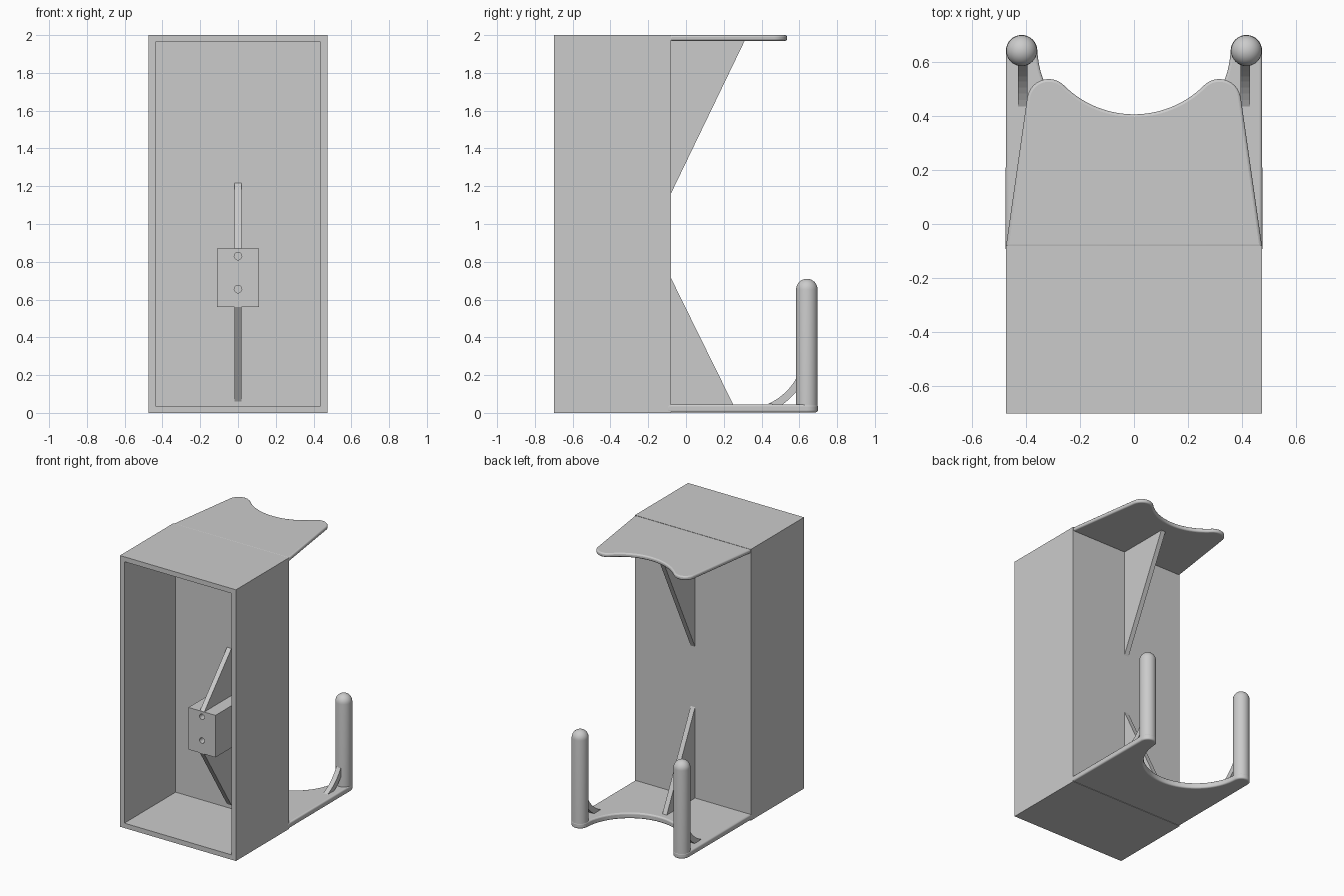
import bpy, bmesh, math
from mathutils import Vector

cube = bpy.data.objects.get("Cube")
if cube:
    bpy.data.objects.remove(cube, do_unlink=True)

grey = bpy.data.materials.new("plain grey")
grey.use_nodes = True
grey.diffuse_color = (0.6, 0.6, 0.6, 1)
grey.node_tree.nodes["Principled BSDF"].inputs["Base Color"].default_value = (0.6, 0.6, 0.6, 1)


def finish(name, bm, smooth=False):
    bmesh.ops.recalc_face_normals(bm, faces=bm.faces)
    mesh = bpy.data.meshes.new(name)
    bm.to_mesh(mesh)
    bm.free()
    obj = bpy.data.objects.new(name, mesh)
    bpy.context.collection.objects.link(obj)
    mesh.materials.append(grey)
    if smooth:
        bpy.ops.object.select_all(action='DESELECT')
        obj.select_set(True)
        bpy.context.view_layer.objects.active = obj
        bpy.ops.object.shade_smooth_by_angle(angle=math.radians(35))
    return obj


def prism(name, points, offset, bevel=0):
    """Extrude a closed outline of 3D points along an offset."""
    bm = bmesh.new()
    face = bm.faces.new([bm.verts.new(p) for p in points])
    ext = bmesh.ops.extrude_face_region(bm, geom=[face], use_keep_orig=True)
    verts = [g for g in ext["geom"] if isinstance(g, bmesh.types.BMVert)]
    bmesh.ops.translate(bm, verts=verts, vec=Vector(offset))
    obj = finish(name, bm, bevel > 0)
    if bevel:
        mod = obj.modifiers.new("rounded edge", 'BEVEL')
        mod.width, mod.segments = bevel, 3
        mod.limit_method, mod.angle_limit = 'ANGLE', math.radians(50)
    return obj


def box(name, lo, hi):
    (x0, y0, z0), (x1, y1, z1) = lo, hi
    return prism(name, [(x0, y0, z0), (x1, y0, z0), (x1, y1, z0), (x0, y1, z0)], (0, 0, z1 - z0))


def side_prism(name, yz, x=0, width=0.036):
    return prism(name, [(x - width / 2, y, z) for y, z in yz], (width, 0, 0))


def cut(obj, cutter):
    mod = obj.modifiers.new("cut", 'BOOLEAN')
    mod.operation, mod.object, mod.solver = 'DIFFERENCE', cutter, 'EXACT'
    cutter.hide_render = True
    cutter.hide_viewport = True


def arc(cx, cy, r, a0, a1, n):
    angles = [math.radians(a0 + (a1 - a0) * i / n) for i in range(n + 1)]
    return [(cx + r * math.cos(a), cy + r * math.sin(a)) for a in angles]


def scooped_plate(name, half, back, lobe, start, dip, z, thick, bevel):
    """Plate with a round lobe at each rear corner and a scoop between them."""
    cx, cy, r = lobe
    # Radius of the scoop that is tangent to both lobes
    k = dip - cy
    scoop = (cx * cx + k * k - r * r) / (2 * (r - k))
    mid = dip + scoop
    end = math.degrees(math.atan2(mid - cy, -cx))
    right = [(half, back)] + arc(cx, cy, r, start, end, 16)
    right += arc(0, mid, scoop, end - 180, -90, 20)[1:]
    outline = right + [(-x, y) for x, y in reversed(right[:-1])]
    return prism(name, [(x, y, z) for x, y in outline], (0, 0, thick), bevel)


# Open-fronted case
W, FRONT, BACK, WALL = 0.473, -0.70, -0.08, 0.036
bm = bmesh.new()
inner, outer = [], []
for ring, inset, depth in ((outer, 0, BACK), (inner, WALL, BACK - 0.022)):
    for y in (FRONT, depth):
        ring.append([bm.verts.new((sx * (W - inset), y, z)) for sx, z in
                     ((-1, inset), (1, inset), (1, 2 - inset), (-1, 2 - inset))])
for i in range(4):
    j = (i + 1) % 4
    for a, b in ((outer[0], outer[1]), (outer[0], inner[0]), (inner[0], inner[1])):
        bm.faces.new((a[i], a[j], b[j], b[i]))
bm.faces.new(outer[1])
bm.faces.new(inner[1])
finish("case", bm)

# Mounting block with two screw holes
block = box("mounting_block", (-0.11, -0.42, 0.56), (0.11, -0.095, 0.87))
for z in (0.655, 0.83):
    ring = [(x, -0.5, h) for x, h in arc(0, z, 0.02, 0, 345, 23)]
    cut(block, prism("screw_hole_cutter", ring, (0, 0.38, 0)))

# Ribs inside and behind the case
side_prism("inner_upper_rib", [(-0.42, 0.868), (-0.095, 0.868), (-0.095, 1.225)])
side_prism("inner_lower_rib", [(-0.42, 0.562), (-0.095, 0.562), (-0.095, 0.05)])
side_prism("rear_upper_rib", [(-0.085, 1.15), (-0.085, 1.975), (0.313, 1.975)])
side_prism("rear_lower_rib", [(-0.085, 0.725), (-0.085, 0.04), (0.252, 0.04)])

# Rear shelves
scooped_plate("top_shelf", W, -0.085, (0.315, 0.455, 0.08), 8, 0.405, 1.97, 0.0295, 0.01)
scooped_plate("bottom_shelf", W + 0.001, -0.1, (0.415, 0.64, 0.058), 0, 0.30, 0.003, 0.042, 0.01)

# Round-topped pegs and their curved braces
for side, x in (("left", 0.415), ("right", -0.415)):
    bm = bmesh.new()
    r, n = 0.057, 8
    profile = [(0, 0.004), (r - 0.01, 0.004), (r, 0.014)]
    profile += arc(0, 0.653, r, 0, 90, n)[:-1] + [(0, 0.71)]
    verts = [bm.verts.new((x + px, 0.64, pz)) for px, pz in profile]
    edges = [bm.edges.new(pair) for pair in zip(verts, verts[1:])]
    bmesh.ops.spin(bm, geom=verts + edges, cent=(x, 0.64, 0), axis=(0, 0, 1),
                   angle=math.tau, steps=32)
    bmesh.ops.remove_doubles(bm, verts=bm.verts, dist=0.0005)
    finish(side + "_peg", bm, True)

    upper = arc(0.30, 0.345, 0.327, -66, -17, 10)
    lower = arc(0.30, 0.345, 0.367, -17, -55, 10)
    side_prism(side + "_brace", upper + lower, x * 0.99)
